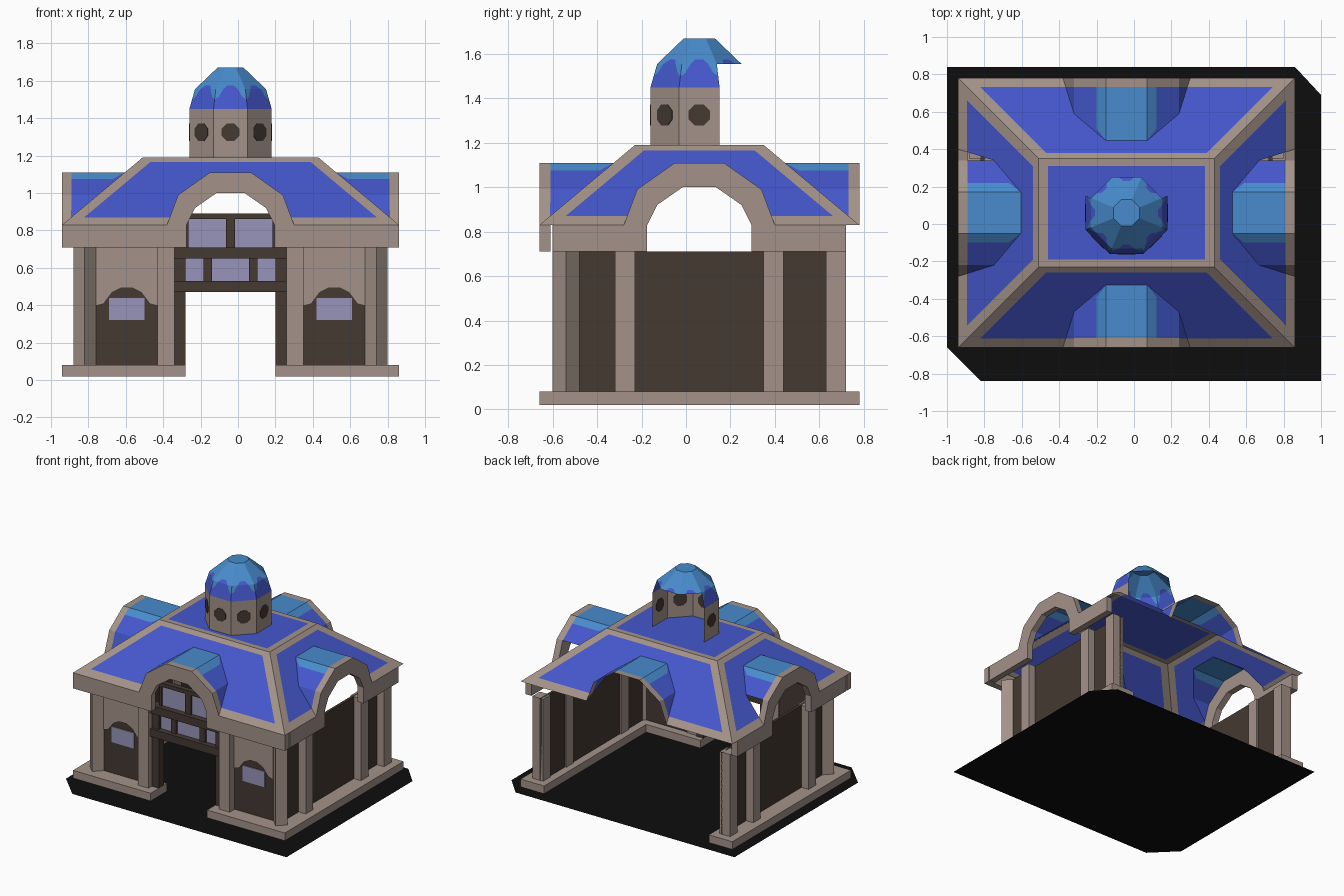
import bpy, bmesh
from math import cos, sin, tan, radians, pi
from mathutils import Vector

cube = bpy.data.objects.get("Cube")
if cube:
    bpy.data.objects.remove(cube, do_unlink=True)

CX, CY = -0.04, 0.06                 # centre of the building on its ground slab
EAVE, RUN, SLOPE = 0.83, 0.43, 0.837  # roof geometry
TRIM = 0.048


def material(name, rgb):
    m = bpy.data.materials.new(name)
    m.use_nodes = True
    m.diffuse_color = (*rgb, 1)
    b = m.node_tree.nodes["Principled BSDF"]
    b.inputs["Base Color"].default_value = (*rgb, 1)
    b.inputs["Roughness"].default_value = 0.9
    return m


STONE = material("warm stone", (0.37, 0.29, 0.25))
BLUE = material("deep blue roof", (0.058, 0.095, 0.60))
SKY = material("light blue roof", (0.065, 0.26, 0.61))
BROWN = material("dark wood", (0.058, 0.041, 0.032))
GLASS = material("lavender glass", (0.31, 0.30, 0.49))
BLACK = material("black ground", (0.004, 0.004, 0.004))


def sheet(name, faces, centre=None):
    """Object from (points, material) polygons, faces turned away from centre."""
    bm = bmesh.new()
    mats = []
    for pts, mat in faces:
        if mat not in mats:
            mats.append(mat)
        f = bm.faces.new([bm.verts.new(p) for p in pts])
        f.material_index = mats.index(mat)
        f.normal_update()
        if centre and f.normal.dot(f.calc_center_median() - Vector(centre)) < 0:
            f.normal_flip()
    bmesh.ops.remove_doubles(bm, verts=bm.verts, dist=0.0005)
    return finish(name, bm, mats)


def finish(name, bm, mats):
    me = bpy.data.meshes.new(name)
    bm.to_mesh(me)
    bm.free()
    for m in mats:
        me.materials.append(m)
    ob = bpy.data.objects.new(name, me)
    bpy.context.collection.objects.link(ob)
    return ob


def prism(name, pts, offset, mat):
    """Flat outline extruded along offset."""
    bm = bmesh.new()
    f = bm.faces.new([bm.verts.new(p) for p in pts])
    ext = bmesh.ops.extrude_face_region(bm, geom=[f], use_keep_orig=True)
    bmesh.ops.translate(bm, vec=offset,
                        verts=[g for g in ext["geom"] if isinstance(g, bmesh.types.BMVert)])
    bmesh.ops.recalc_face_normals(bm, faces=bm.faces)
    return finish(name, bm, [mat])


def box(name, x0, x1, y0, y1, z0, z1, mat):
    return prism(name, [(x0, y0, z0), (x1, y0, z0), (x1, y1, z0), (x0, y1, z0)],
                 (0, 0, z1 - z0), mat)


def mirrored_box(name, x0, x1, *rest):
    """Box on the +x half (x from the building axis) and its mirror."""
    box("left_" + name, CX + x0, CX + x1, *rest)
    box("right_" + name, CX - x1, CX - x0, *rest)


# Ground slab with two clipped corners
sheet("ground", [([(-1, -.66, 0), (-.82, -.84, 0), (1, -.84, 0), (1, .69, 0),
                   (.86, .84, 0), (-1, .84, 0)], BLACK)], (0, 0, -1))

# Plinth, walls and pillars
mirrored_box("front_plinth", .24, .90, -.66, -.46, .02, .08, STONE)
mirrored_box("side_plinth", .70, .90, -.46, .78, .02, .08, STONE)
mirrored_box("side_wall", .76, .78, -.54, .72, .08, .71, BROWN)
mirrored_box("front_wall", .30, .78, -.54, -.52, .08, .71, BROWN)
mirrored_box("door_pillar", .30, .39, -.60, -.51, .08, .71, STONE)
for y0, y1 in ((-.32, -.23), (.35, .44), (.63, .72)):
    mirrored_box("side_pillar", .75, .84, y0, y1, .08, .71, STONE)
for sx in (-1, 1):
    x = CX + sx * .78
    prism("corner_pillar", [(x - .06, -.54, .08), (x, -.60, .08), (x + .06, -.54, .08),
                            (x, -.48, .08)], (0, 0, .63), STONE)
    # Stone spandrel over an arched wood panel with a small window
    arch = [(-.165, .40), (-.125, .41), (-.08, .47), (-.03, .495), (.03, .495),
            (.08, .47), (.125, .41), (.165, .40)]
    mid = CX + sx * .555
    outline = [(-.165, .71)] + arch + [(.165, .71)]
    prism("front_spandrel", [(mid + u, -.54, z) for u, z in outline], (0, -.008, 0), STONE)
    box("small_window", mid - .095, mid + .095, -.547, -.54, .32, .44, GLASS)

# Door frame with transom windows
mirrored_box("door_jamb", .24, .30, -.56, -.50, .08, .71, BROWN)
for z in (.47, .65):
    box("door_beam", CX - .30, CX + .30, -.58, -.50, z, z + .06, BROWN)
mirrored_box("transom_post", .10, .145, -.55, -.51, .53, .65, BROWN)
box("transom_glass", CX - .24, CX + .24, -.535, -.525, .53, .65, GLASS)
box("upper_glass", CX - .24, CX + .24, -.535, -.525, .71, .86, GLASS)
box("upper_post", CX - .025, CX + .025, -.55, -.51, .71, .86, BROWN)
mirrored_box("upper_side_post", .225, .24, -.55, -.51, .71, .86, BROWN)
box("upper_rail", CX - .24, CX + .24, -.55, -.51, .86, .89, BROWN)

# Arched gables and the four roof slopes; u runs along a side, d runs inward
OUTER = [(-.34, EAVE), (-.28, .99), (-.11, 1.11), (.11, 1.11), (.28, .99), (.34, EAVE)]
INNER = [(-.235, .71), (-.235, .83), (-.19, .92), (-.075, 1.0),
         (.075, 1.0), (.19, .92), (.235, .83), (.235, .71)]


def depth(z):
    return (z - EAVE) / SLOPE


def roof_z(d):
    return EAVE + SLOPE * d


for k, side in enumerate(("front", "left", "back", "right")):
    L, H = (.90, .72) if k % 2 == 0 else (.72, .90)
    t = Vector((round(cos(k * pi / 2)), round(sin(k * pi / 2)), 0))
    inward = Vector((-t.y, t.x, 0))

    def P(u, d, z):
        return Vector((CX, CY, z)) + t * u + inward * (d - H)

    if side != "back":
        e = L if side == "front" else L - .06
        outline = [(-e, .71)] + INNER + [(e, .71), (e, EAVE)] + OUTER[::-1] + [(-e, EAVE)]
        prism(side + "_arched_facade", [P(u, 0, z) for u, z in outline], inward * .05, STONE)

    # Slope: blue field notched by the vault, framed by stone trim
    a, b, top = L - TRIM - .07, L - .40 - .07, L - RUN
    n = .34 - .06 * (TRIM * SLOPE) / .16
    notch = [(-n, TRIM)] + [(u, depth(z)) for u, z in OUTER[1:-1]] + [(n, TRIM)]
    plan = [([(-a, TRIM)] + notch + [(a, TRIM), (b, .40), (-b, .40)], BLUE),
            ([(-b, .40), (b, .40), (top, RUN), (-top, RUN)], STONE)]
    for s in (-1, 1):
        plan += [([(s * L, 0), (s * .34, 0), (s * n, TRIM), (s * a, TRIM)], STONE),
                 ([(s * L, 0), (s * a, TRIM), (s * b, .40), (s * top, RUN)], STONE)]
    centre = (CX, CY, .3)
    sheet(side + "_roof_slope", [([P(u, d, roof_z(d)) for u, d in pts], m)
                                 for pts, m in plan], centre)

    # Barrel vault: stone rim, blue flanks, light blue crown
    dm, dt, zs = depth(.99), depth(1.11), 1.11 - .12 * .05 / .17
    vault = [([(-.11, 0, 1.11), (.11, 0, 1.11), (.11, TRIM, 1.11), (-.11, TRIM, 1.11)], STONE),
             ([(-.11, TRIM, 1.11), (.11, TRIM, 1.11), (.11, dt, 1.11), (-.11, dt, 1.11)], SKY)]
    zn = roof_z(TRIM)
    for s in (-1, 1):
        half = [([(.11, 0, 1.11), (.28, 0, .99), (.28, TRIM, .99), (.11, TRIM, 1.11)], STONE),
                ([(.11, TRIM, 1.11), (.16, TRIM, zs), (.16, .27, zs), (.11, dt, 1.11)], SKY),
                ([(.16, TRIM, zs), (.28, TRIM, .99), (.28, dm, .99), (.11, dt, 1.11),
                  (.16, .27, zs)], BLUE)]
        # the rear lower flank of each side vault is open
        if t.y * s <= 0:
            half += [([(.34, 0, EAVE), (n, TRIM, zn), (.28, TRIM, .99), (.28, 0, .99)], STONE),
                     ([(n, TRIM, zn), (.28, TRIM, .99), (.28, dm, .99)], BLUE)]
        vault += [([(s * u, d, z) for u, d, z in pts], m) for pts, m in half]
    sheet(side + "_vault", [([P(*p) for p in pts], m) for pts, m in vault],
          P(0, .1, .5))

# Flat deck with a stone border
zt = roof_z(RUN)


def ring(hx, hy):
    return [(CX + sx * hx, CY + sy * hy, zt) for sx, sy in ((-1, -1), (1, -1), (1, 1), (-1, 1))]


out, inn = ring(.47, .29), ring(.42, .25)
deck = [(inn, BLUE)]
for i in range(4):
    j = (i + 1) % 4
    deck.append(([out[i], out[j], inn[j], inn[i]], STONE))
sheet("roof_deck", deck, (CX, CY, 0))

# Eight-sided turret: drum and lower dome band are open at the rear
drum, dome = [], []


def T(ang, s, apo, z):
    w = s * apo * tan(pi / 8)
    return (CX + apo * cos(ang) - w * sin(ang), CY + apo * sin(ang) + w * cos(ang), z)


def dome_apothem(z):
    if z < 1.555:
        return .22 - .03 * (z - 1.45) / .105
    return .19 - .12 * (z - 1.555) / .115


for k in range(8):
    ang = radians(180 + 45 * k)

    def D(s, z):
        return T(ang, s, dome_apothem(z), z)

    # upper band with the tip of each scallop
    tip = [D(-.5, 1.555), D(-.25, 1.575), D(.25, 1.575), D(.5, 1.555)]
    dome += [(tip, BLUE),
             ([D(-1, 1.555)] + tip + [D(1, 1.555), D(1, 1.67), D(-1, 1.67)], SKY)]
    if k > 4:
        continue
    drum.append(([T(ang, s, .22, z) for s, z in ((-1, zt), (1, zt), (1, 1.45), (-1, 1.45))],
                 STONE))
    curve = [(1, 1.50), (.75, 1.515), (.5, 1.555)]
    left = [D(-s, z) for s, z in curve]
    right = [D(s, z) for s, z in curve]
    dome += [([D(-1, 1.45), D(1, 1.45)] + right + left[::-1], BLUE),
             (right + [D(1, 1.555)], SKY), (left + [D(-1, 1.555)], SKY)]
    # round window showing on both faces of the drum
    r = .052
    port = [T(ang, r * cos(q * pi / 4 + pi / 8) / (.217 * tan(pi / 8)), .217,
              1.325 + r * sin(q * pi / 4 + pi / 8)) for q in range(8)]
    prism("turret_window", port, (.006 * cos(ang), .006 * sin(ang), 0), BROWN)

dome.append(([T(radians(45 * k), 1, .07, 1.67) for k in range(8)], SKY))
sheet("turret_drum", drum, (CX, CY, 1.3))
sheet("turret_dome", dome, (CX, CY, 1.4))
